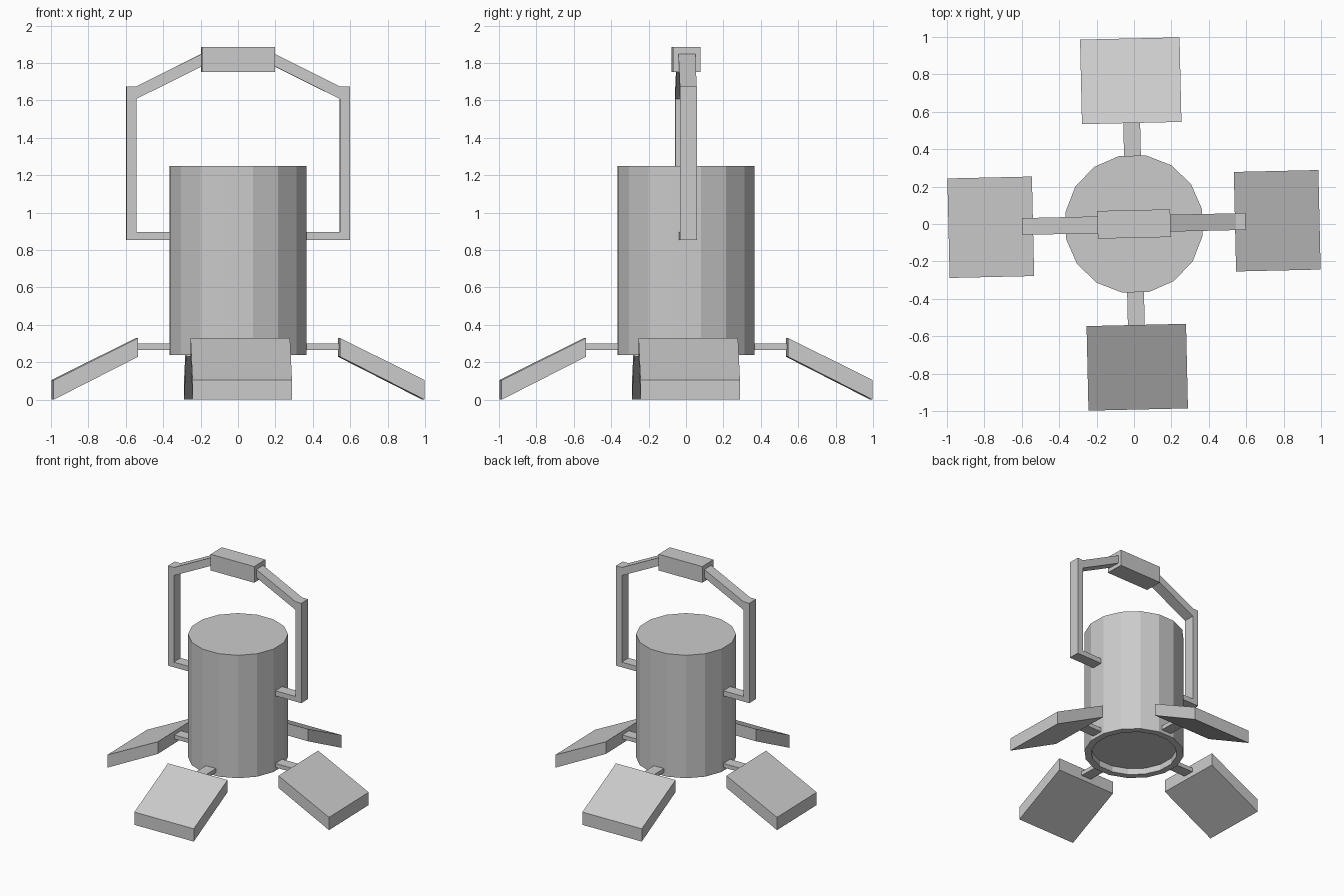
import bpy, bmesh
from math import pi, radians
from mathutils import Matrix, Vector

cube = bpy.data.objects.get("Cube")
if cube:
    bpy.data.objects.remove(cube, do_unlink=True)

TWIST = radians(1.3)  # the whole model is turned slightly about z

grey = bpy.data.materials.new("plain grey")
grey.use_nodes = True
COLOUR = (0.6, 0.6, 0.6, 1)
grey.diffuse_color = COLOUR
grey.node_tree.nodes["Principled BSDF"].inputs["Base Color"].default_value = COLOUR


def finish(name, bm, turn=0.0):
    """Turn the mesh about z and make it an object."""
    bmesh.ops.rotate(bm, verts=bm.verts, matrix=Matrix.Rotation(turn + TWIST, 3, "Z"))
    bmesh.ops.recalc_face_normals(bm, faces=bm.faces)
    mesh = bpy.data.meshes.new(name)
    bm.to_mesh(mesh)
    bm.free()
    mesh.materials.append(grey)
    obj = bpy.data.objects.new(name, mesh)
    bpy.context.collection.objects.link(obj)
    return obj


def prism(name, profile, half_width, turn=0.0):
    """Extrude an x-z profile evenly to both sides of y = 0."""
    bm = bmesh.new()
    face = bm.faces.new([bm.verts.new((x, -half_width, z)) for x, z in profile])
    extruded = bmesh.ops.extrude_face_region(bm, geom=[face])["geom"]
    moved = [v for v in extruded if isinstance(v, bmesh.types.BMVert)]
    bmesh.ops.translate(bm, verts=moved, vec=(0, 2 * half_width, 0))
    return finish(name, bm, turn)


def rect(x0, x1, z0, z1):
    return [(x0, z0), (x1, z0), (x1, z1), (x0, z1)]


# Body: sixteen-sided drum with a shallow recess underneath
bm = bmesh.new()
bmesh.ops.create_cone(bm, cap_ends=True, segments=16, radius1=0.372, radius2=0.372,
                      depth=1.01, matrix=Matrix.Translation((0, 0, 0.745))
                      @ Matrix.Rotation(pi / 16, 4, "Z"))
bm.normal_update()
base = min(bm.faces, key=lambda f: f.calc_center_median().z)
bmesh.ops.inset_region(bm, faces=[base], thickness=0.052)
recess = bmesh.ops.extrude_face_region(bm, geom=[base])["geom"]
bmesh.ops.translate(bm, vec=Vector((0, 0, 0.05)),
                    verts=[v for v in recess if isinstance(v, bmesh.types.BMVert)])
if base.is_valid:
    bmesh.ops.delete(bm, geom=[base], context="FACES_ONLY")
finish("body", bm)

# Four sloping feet, each on a short arm
FOOT = [(0.54, 0.23), (0.992, 0.0), (0.992, 0.105), (0.54, 0.33)]
for i, side in enumerate(("left", "back", "right", "front")):
    turn = i * pi / 2
    prism(side + "_foot", FOOT, 0.266, turn)
    prism(side + "_foot_arm", rect(0.34, 0.56, 0.267, 0.3), 0.045, turn)

# Carrying handle: a bracket on each side and a grip across the top
BRACKET = [(0.34, 0.855), (0.597, 0.855), (0.597, 1.675), (0.545, 1.675), (0.18, 1.857),
           (0.18, 1.79), (0.545, 1.608), (0.545, 0.897), (0.34, 0.897)]
for side, turn in (("left", 0), ("right", pi)):
    prism(side + "_handle_bracket", BRACKET, 0.045, turn)
prism("handle_grip", rect(-0.195, 0.195, 1.752, 1.885), 0.074)
